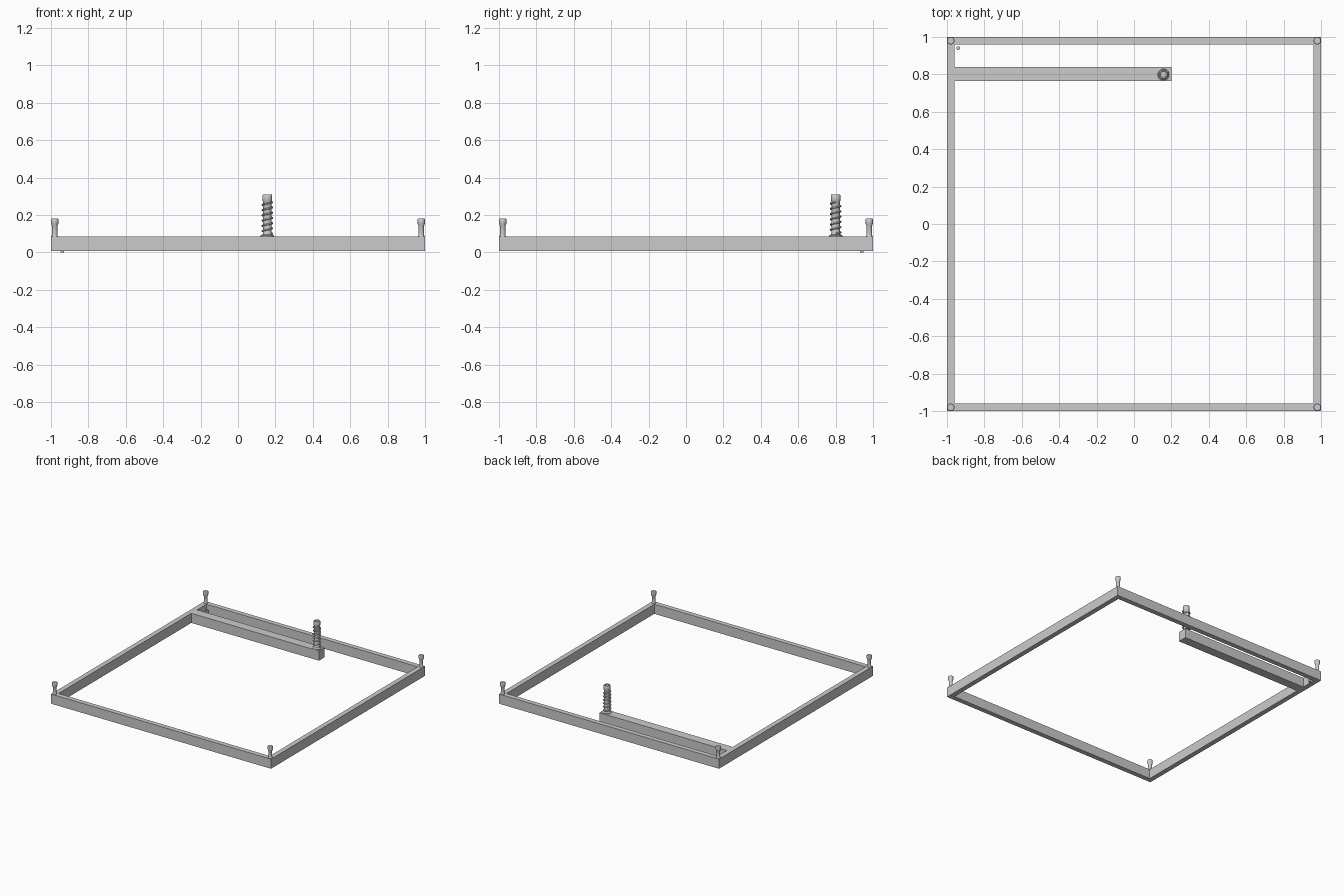
import bpy, bmesh, math

if "Cube" in bpy.data.objects:
    bpy.data.objects.remove(bpy.data.objects["Cube"])

BOTTOM, TOP = 0.006, 0.085


def finish(name, bm, smooth=False):
    bmesh.ops.recalc_face_normals(bm, faces=bm.faces)
    mesh = bpy.data.meshes.new(name)
    bm.to_mesh(mesh)
    bm.free()
    obj = bpy.data.objects.new(name, mesh)
    bpy.context.collection.objects.link(obj)
    if smooth:
        bpy.ops.object.select_all(action='DESELECT')
        obj.select_set(True)
        bpy.context.view_layer.objects.active = obj
        bpy.ops.object.shade_smooth_by_angle(angle=math.radians(35))
    return obj


def lathe(name, profile, x, y, sides=24):
    """Spin an (radius, height) profile about a vertical axis; ends on the axis."""
    bm = bmesh.new()
    verts = [bm.verts.new((r, 0, z)) for r, z in profile]
    edges = [bm.edges.new(p) for p in zip(verts, verts[1:])]
    bmesh.ops.spin(bm, geom=verts + edges, axis=(0, 0, 1), cent=(0, 0, 0),
                   angle=2 * math.pi, steps=sides)
    bmesh.ops.remove_doubles(bm, verts=bm.verts, dist=1e-5)
    obj = finish(name, bm, True)
    obj.location = (x, y, 0)
    return obj


# Square frame with the arm growing out of its left bar
o, i = 1.0, 0.96
arm = [(-i, 0.765), (0.2, 0.765), (0.2, 0.84), (-i, 0.84)]
bars = [
    [(-o, -o), (o, -o), (i, -i), (-i, -i)],
    [(o, -o), (o, o), (i, i), (i, -i)],
    [(o, o), (-o, o), (-i, i), (i, i)],
    [(-o, o), (-o, -o), (-i, -i)] + arm + [(-i, i)],
]
bm = bmesh.new()
faces = [bm.faces.new([bm.verts.new((x, y, BOTTOM)) for x, y in b]) for b in bars]
bmesh.ops.remove_doubles(bm, verts=bm.verts, dist=1e-5)
ext = bmesh.ops.extrude_face_region(bm, geom=list(bm.faces), use_keep_orig=True)
bmesh.ops.translate(bm, vec=(0, 0, TOP - BOTTOM),
                    verts=[g for g in ext["geom"] if isinstance(g, bmesh.types.BMVert)])
finish("frame_with_arm", bm)

# Corner posts with a wider head
post = [(0, TOP), (0.017, TOP), (0.014, 0.095), (0.014, 0.14), (0.019, 0.152),
        (0.020, 0.162), (0.020, 0.177), (0.018, 0.18), (0, 0.18)]
for sx in (-1, 1):
    for sy in (-1, 1):
        side = ("front" if sy < 0 else "back") + ("_left" if sx < 0 else "_right")
        lathe("post_" + side, post, sx * 0.98, sy * 0.98)

# Small loose pin inside the back left corner
lathe("small_pin", [(0, 0), (0.01, 0), (0.01, 0.05), (0, 0.05)], -0.94, 0.94, 16)

# Spring tower: flange, core and cap
cx, cy = 0.157, 0.80
lathe("spring_core", [(0, TOP), (0.036, TOP), (0.036, 0.09), (0.025, 0.096),
                      (0.023, 0.102), (0.023, 0.27), (0.026, 0.276), (0.026, 0.304),
                      (0.023, 0.309), (0.018, 0.309), (0.016, 0.304), (0, 0.304)],
      cx, cy, 32)

# Coil around the core
turns, steps = 6, 24
curve = bpy.data.curves.new("coil_spring", 'CURVE')
curve.dimensions = '3D'
curve.bevel_depth = 0.0045
curve.bevel_resolution = 2
curve.use_fill_caps = True
spline = curve.splines.new('POLY')
count = turns * steps + 1
spline.points.add(count - 1)
for k, p in enumerate(spline.points):
    a = 2 * math.pi * k / steps
    p.co = (cx + 0.027 * math.cos(a), cy + 0.027 * math.sin(a),
            0.1 + 0.168 * k / (count - 1), 1)
spline.use_smooth = True
bpy.context.collection.objects.link(bpy.data.objects.new("coil_spring", curve))
